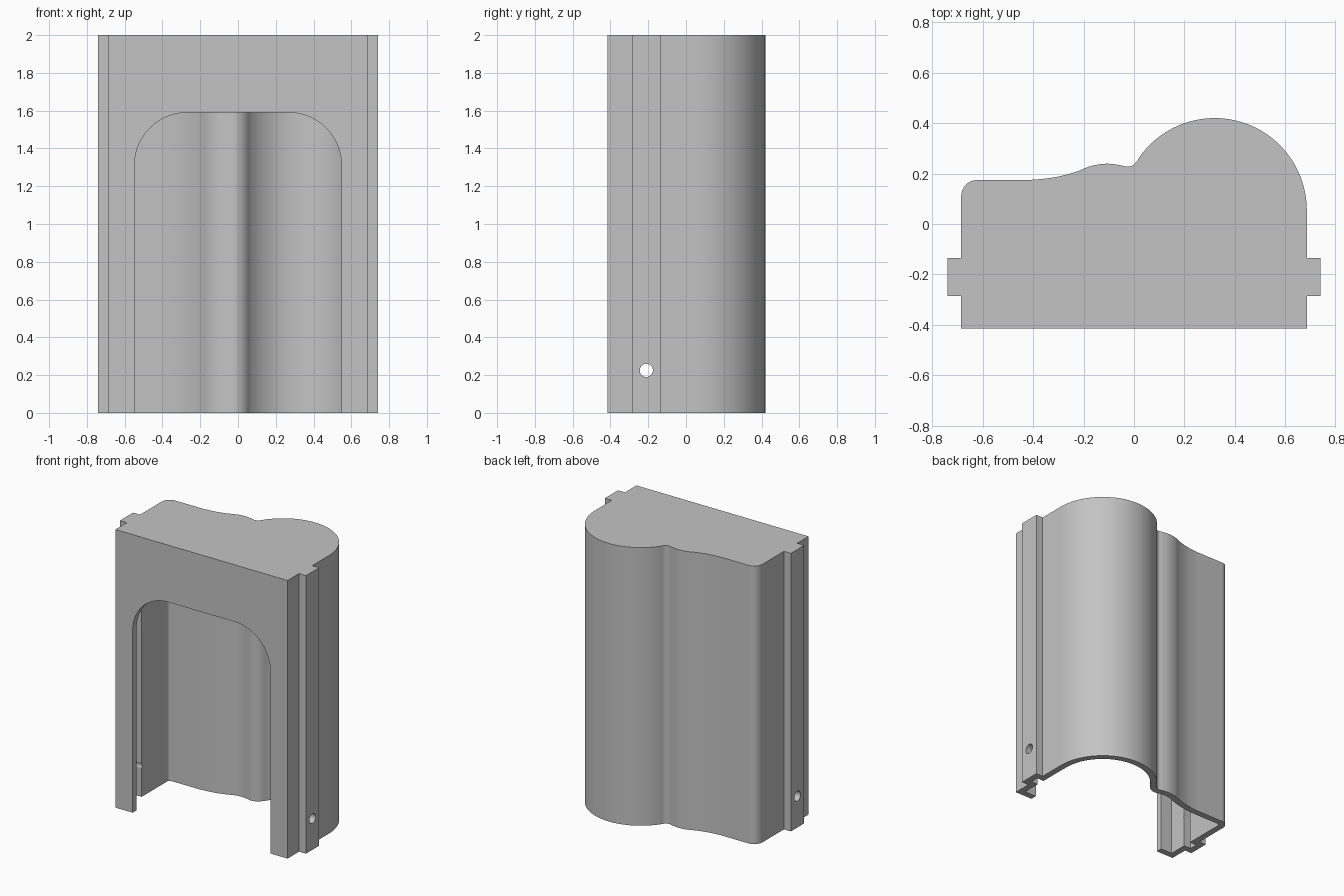
import bpy, bmesh, math
from mathutils import Vector

if "Cube" in bpy.data.objects:
    bpy.data.objects.remove(bpy.data.objects["Cube"], do_unlink=True)

HEIGHT, WALL = 2.0, 0.045
HALF_W, TAB_W = 0.685, 0.74
FRONT, TAB_FRONT, TAB_BACK = -0.415, -0.285, -0.135

grey = bpy.data.materials.new("plain grey")
grey.use_nodes = True
colour = (0.55, 0.55, 0.55, 1)
grey.diffuse_color = colour
grey.node_tree.nodes["Principled BSDF"].inputs["Base Color"].default_value = colour


def arc(cx, cy, r, start, end, steps):
    return [(cx + r * math.cos(math.radians(start + (end - start) * i / steps)),
             cy + r * math.sin(math.radians(start + (end - start) * i / steps)))
            for i in range(steps + 1)]


def spline(pts, steps=6):
    """Smooth curve through the points, without the two end controls."""
    p = [Vector(q) for q in pts]
    out = []
    for a, b, c, d in zip(p, p[1:], p[2:], p[3:]):
        for i in range(steps):
            t = i / steps
            out.append(tuple(0.5 * (2 * b + (c - a) * t + (2 * a - 5 * b + 4 * c - d) * t * t
                                    + (3 * b - a - 3 * c + d) * t ** 3)))
    return out + [tuple(p[-2])]


def inset(pts, dist):
    """Mitred inward offset of a counter-clockwise outline."""
    p = [Vector(q) for q in pts]
    out = []
    for i, q in enumerate(p):
        e1 = (q - p[i - 1]).normalized()
        e2 = (p[(i + 1) % len(p)] - q).normalized()
        n1, n2 = Vector((-e1.y, e1.x)), Vector((-e2.y, e2.x))
        out.append(tuple(q + (n1 + n2) * dist / (1 + n1.dot(n2))))
    return out


def prism(name, outline, place, low, high):
    """Extrude an outline; place maps (u, v, depth) to a position."""
    bm = bmesh.new()
    a = [bm.verts.new(place(u, v, low)) for u, v in outline]
    b = [bm.verts.new(place(u, v, high)) for u, v in outline]
    bm.faces.new(a)
    bm.faces.new(b)
    for i in range(len(a)):
        j = (i + 1) % len(a)
        bm.faces.new((a[i], a[j], b[j], b[i]))
    bmesh.ops.recalc_face_normals(bm, faces=bm.faces)
    mesh = bpy.data.meshes.new(name)
    bm.to_mesh(mesh)
    bm.free()
    ob = bpy.data.objects.new(name, mesh)
    bpy.context.collection.objects.link(ob)
    ob.data.materials.append(grey)
    return ob


def cut(target, cutter):
    mod = target.modifiers.new("cut", "BOOLEAN")
    mod.operation, mod.solver, mod.object = "DIFFERENCE", "EXACT", cutter
    bpy.context.view_layer.objects.active = target
    bpy.ops.object.modifier_apply(modifier=mod.name)
    bpy.data.objects.remove(cutter, do_unlink=True)


# Plan outline: side rails, large round back, shallow wave, rounded corner
rail = [(HALF_W, FRONT), (HALF_W, TAB_FRONT), (TAB_W, TAB_FRONT),
        (TAB_W, TAB_BACK), (HALF_W, TAB_BACK)]
wave = spline([(0.05, 0.3), (0.028, 0.274), (0.005, 0.241), (-0.022, 0.227), (-0.06, 0.234),
               (-0.11, 0.239), (-0.17, 0.23), (-0.23, 0.207), (-0.31, 0.186),
               (-0.41, 0.175), (-0.5, 0.175)])
outline = (rail + arc(0.32, 0.055, 0.365, 0, 141, 40) + wave
           + arc(-0.62, 0.11, 0.065, 90, 180, 10)
           + [(-x, y) for x, y in reversed(rail)])


def upright(u, v, d):
    return (u, v, d)


def facing_front(u, v, d):
    return (u, d, v)


def facing_side(u, v, d):
    return (d, u, v)


# Hollow shell, closed on top and open underneath
shell = prism("hollow_housing", outline, upright, 0, HEIGHT)
cut(shell, prism("cavity", inset(outline, WALL), upright, -0.1, HEIGHT - WALL))

# Arched front opening
arch = ([(-0.548, -0.1), (0.548, -0.1)] + arc(0.268, 1.31, 0.28, 0, 90, 16)
        + arc(-0.268, 1.31, 0.28, 90, 180, 16))
cut(shell, prism("arch_cutter", arch, facing_front, -0.6, -0.34))

# Cross pin hole through both rails
hole = arc(-0.21, 0.225, 0.035, 0, 360, 24)[:-1]
cut(shell, prism("hole_cutter", hole, facing_side, -1, 1))

bpy.ops.object.select_all(action="DESELECT")
shell.select_set(True)
bpy.context.view_layer.objects.active = shell
bpy.ops.object.shade_smooth_by_angle(angle=math.radians(30))
